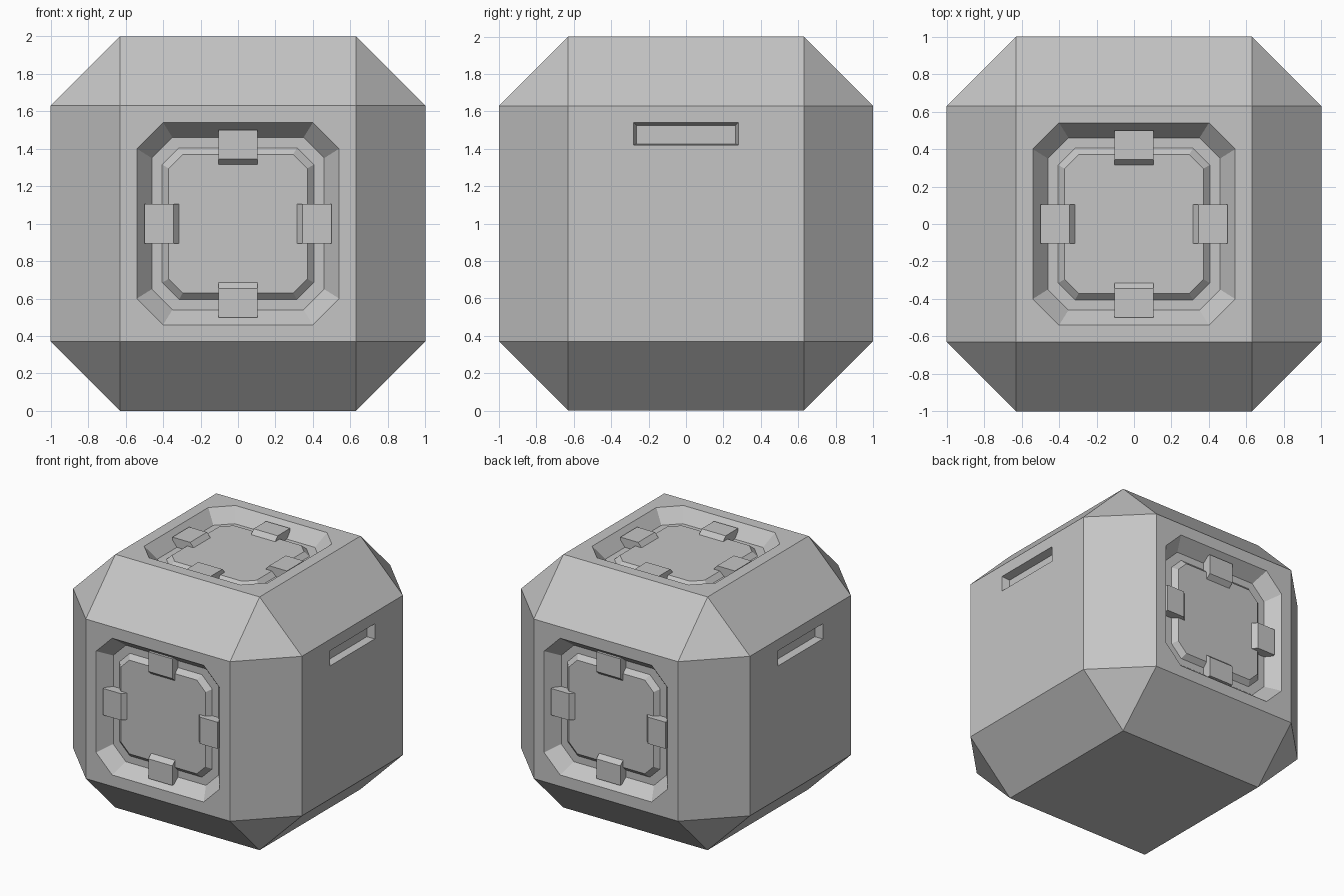
import bpy
import bmesh
from math import pi
from itertools import permutations, product
from mathutils import Matrix, Vector

cube = bpy.data.objects.get("Cube")
if cube:
    bpy.data.objects.remove(cube)

grey = bpy.data.materials.new("light grey")
grey.use_nodes = True
colour = (0.56, 0.56, 0.56, 1)
grey.diffuse_color = colour
grey.node_tree.nodes["Principled BSDF"].inputs["Base Color"].default_value = colour


def finish(name, bm, matrix):
    """Turn a bmesh into a placed, coloured object."""
    bmesh.ops.recalc_face_normals(bm, faces=bm.faces)
    bm.transform(matrix)
    mesh = bpy.data.meshes.new(name)
    bm.to_mesh(mesh)
    bm.free()
    mesh.materials.append(grey)
    obj = bpy.data.objects.new(name, mesh)
    bpy.context.collection.objects.link(obj)
    return obj


def loft(name, rings, matrix):
    """Closed solid through matching rings of points."""
    bm = bmesh.new()
    loops = [[bm.verts.new(p) for p in ring] for ring in rings]
    bm.faces.new(loops[0])
    bm.faces.new(loops[-1])
    for low, high in zip(loops, loops[1:]):
        for i in range(len(low)):
            j = (i + 1) % len(low)
            bm.faces.new((low[i], low[j], high[j], high[i]))
    return finish(name, bm, matrix)


def octagon(half, flat, z):
    a, b = half, flat
    return [(a, -b, z), (a, b, z), (b, a, z), (-b, a, z),
            (-a, b, z), (-a, -b, z), (-b, -a, z), (b, -a, z)]


def rectangle(half, low, high, z):
    return [(-half, low, z), (half, low, z), (half, high, z), (-half, high, z)]


def cut(body, cutter):
    cutter.hide_render = True
    mod = body.modifiers.new("cut", 'BOOLEAN')
    mod.operation = 'DIFFERENCE'
    mod.solver = 'EXACT'
    mod.object = cutter
    bpy.context.view_layer.objects.active = body
    bpy.ops.object.modifier_apply(modifier=mod.name)
    bpy.data.objects.remove(cutter)


# Side frames: local z points out of the face, local y points up
centre = Matrix.Translation((0, 0, 1))
upright = Matrix.Rotation(pi / 2, 4, 'X')


def side(angle):
    return centre @ Matrix.Rotation(angle, 4, 'Z') @ upright


# Body: cube with chamfered edges and triangular corners
bm = bmesh.new()
points = {tuple(s * c for s, c in zip(signs, coords))
          for coords in set(permutations((1, 0.63, 0.63)))
          for signs in product((-1, 1), repeat=3)}
for p in sorted(points):
    bm.verts.new(p)
bmesh.ops.convex_hull(bm, input=bm.verts)
bmesh.ops.dissolve_limit(bm, angle_limit=0.02, verts=bm.verts, edges=bm.edges)
body = finish("body", bm, centre)

# Recessed panels on the front, back and top
panels = {"front": side(0), "back": side(pi), "top": centre}
for place, frame in panels.items():
    cut(body, loft("recess_cutter", [octagon(0.46, 0.35, 0.9),
                                     octagon(0.556, 0.41, 1.02)], frame))
    # Raised bevelled plate
    loft(place + "_plate", [octagon(0.405, 0.315, 0.89),
                            octagon(0.405, 0.315, 0.9),
                            octagon(0.37, 0.295, 0.935)], frame)
    # Four clips over the plate edges
    profile = [(0.5, 0.89), (0.5, 0.97), (0.345, 0.97), (0.31, 0.93), (0.31, 0.89)]
    for i in range(4):
        ends = [[(r, w, z) for r, z in profile] for w in (-0.105, 0.105)]
        turn = Matrix.Rotation(i * pi / 2, 4, 'Z')
        loft(f"{place}_clip_{i + 1}", ends, frame @ turn)

# Narrow hand slots on the left and right
for angle in (pi / 2, -pi / 2):
    cut(body, loft("slot_cutter", [rectangle(0.265, 0.427, 0.525, 0.94),
                                   rectangle(0.285, 0.418, 0.545, 1.02)],
                   side(angle)))
